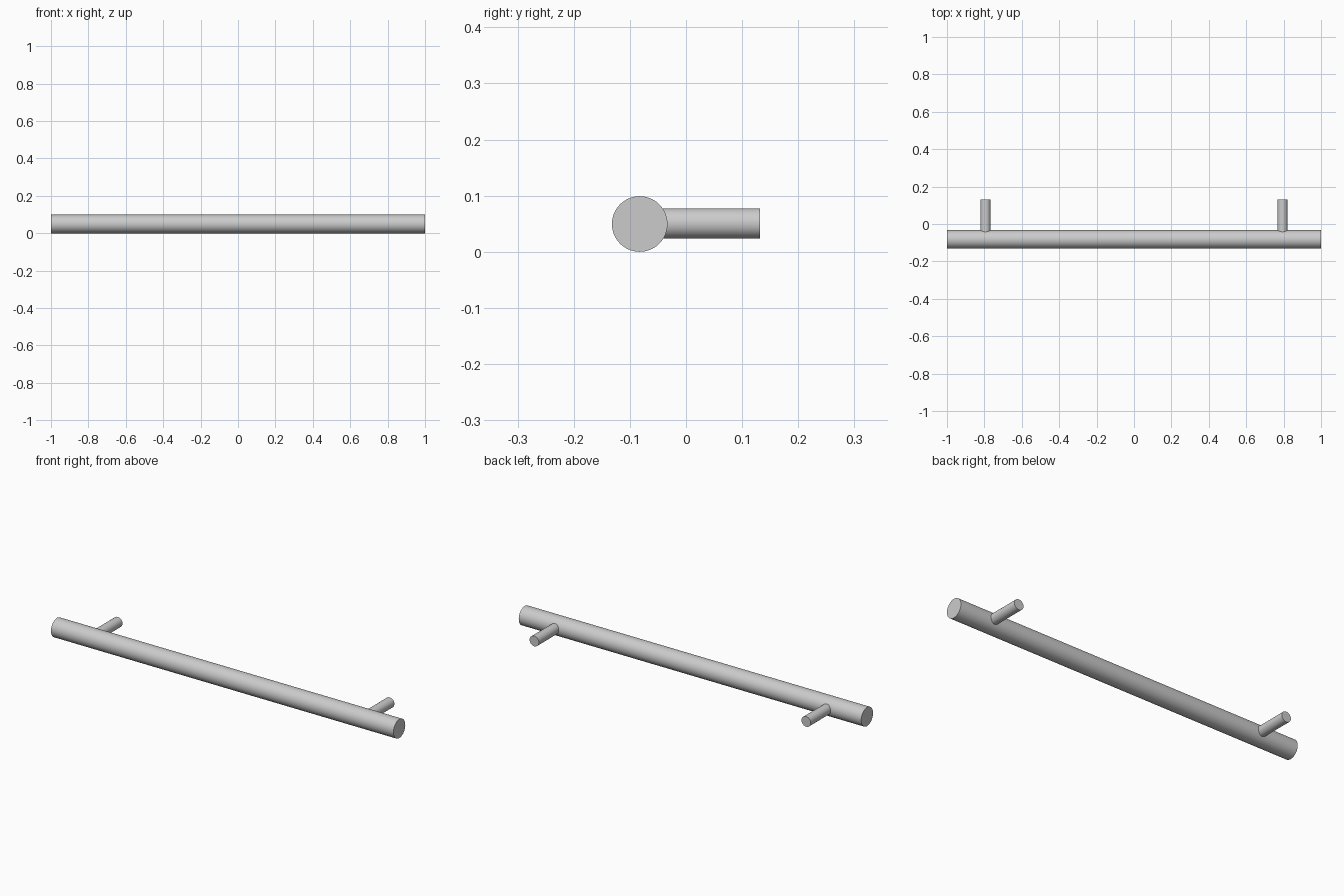
import bpy
import math

if "Cube" in bpy.data.objects:
    bpy.data.objects.remove(bpy.data.objects["Cube"])

BAR_R, BAR_Y = 0.0495, -0.0825
POST_R, POST_X = 0.027, 0.794
POST_Y0, POST_Y1 = -0.045, 0.132


def cylinder(name, radius, length, location, rotation):
    bpy.ops.mesh.primitive_cylinder_add(vertices=64, radius=radius, depth=length,
                                        location=location, rotation=rotation)
    obj = bpy.context.object
    obj.name = name
    bpy.ops.object.shade_smooth_by_angle(angle=math.radians(30))
    return obj


# Long grip bar along x
cylinder("handle_bar", BAR_R, 2.0, (0, BAR_Y, BAR_R), (0, math.pi / 2, 0))

# Two mounting posts running back from the bar
for name, side in (("left_post", -1), ("right_post", 1)):
    cylinder(name, POST_R, POST_Y1 - POST_Y0,
             (side * POST_X, (POST_Y0 + POST_Y1) / 2, BAR_R + 0.001),
             (math.pi / 2, 0, 0))
